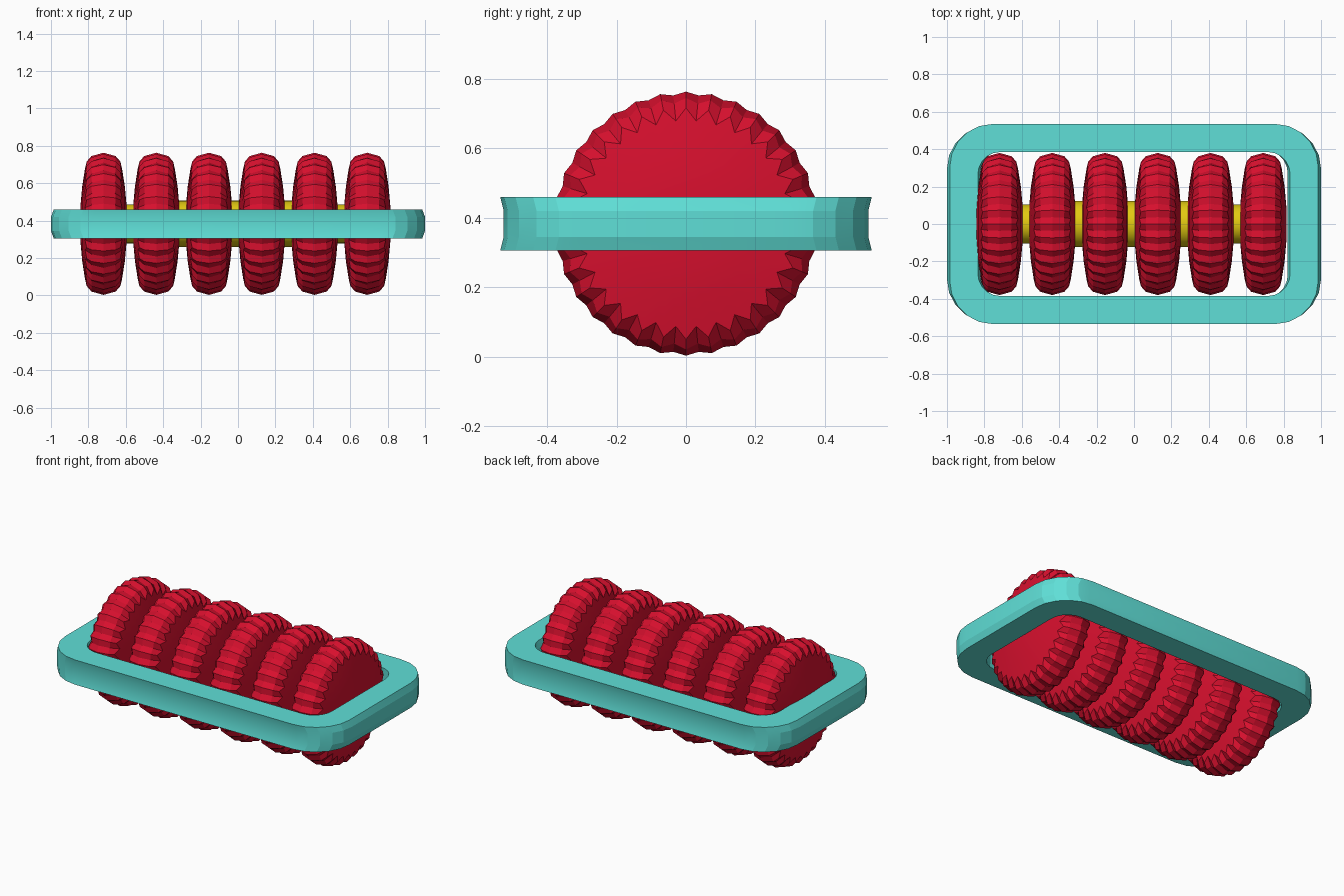
import bpy, bmesh
from math import sin, cos, pi

cube = bpy.data.objects.get("Cube")
if cube:
    bpy.data.objects.remove(cube, do_unlink=True)

AXIS_Z = 0.383
TEETH = 32


def material(name, rgb):
    m = bpy.data.materials.new(name)
    m.use_nodes = True
    m.diffuse_color = (*rgb, 1)
    bsdf = next(n for n in m.node_tree.nodes if n.type == 'BSDF_PRINCIPLED')
    bsdf.inputs["Base Color"].default_value = (*rgb, 1)
    return m


def loft(name, rings, mat, closed=False):
    """Skin equal-length rings; ends are capped unless the loft is closed."""
    bm = bmesh.new()
    loops = [[bm.verts.new(p) for p in ring] for ring in rings]
    pairs = list(zip(loops, loops[1:]))
    if closed:
        pairs.append((loops[-1], loops[0]))
    for a, b in pairs:
        for i in range(len(a)):
            j = (i + 1) % len(a)
            bm.faces.new((a[i], a[j], b[j], b[i]))
    if not closed:
        bm.faces.new(loops[0])
        bm.faces.new(loops[-1])
    bmesh.ops.recalc_face_normals(bm, faces=bm.faces)
    mesh = bpy.data.meshes.new(name)
    bm.to_mesh(mesh)
    bm.free()
    mesh.materials.append(mat)
    obj = bpy.data.objects.new(name, mesh)
    bpy.context.collection.objects.link(obj)
    bpy.ops.object.select_all(action='DESELECT')
    obj.select_set(True)
    bpy.context.view_layer.objects.active = obj
    bpy.ops.object.shade_smooth_by_angle(angle=0.2)
    return obj


def rounded_rect(hx, hy, r, z, steps=5):
    pts = []
    for k, (sx, sy) in enumerate([(1, 1), (-1, 1), (-1, -1), (1, -1)]):
        for s in range(steps + 1):
            a = (k + s / steps) * pi / 2
            pts.append((sx * (hx - r) + r * cos(a), sy * (hy - r) + r * sin(a), z))
    return pts


def toothed_ring(crest, valley, side=1, n=TEETH * 2):
    """Ring around the x axis alternating between two (x, radius) points."""
    pts = []
    for i in range(n):
        x, r = (crest, valley)[i % 2]
        a = 2 * pi * i / n
        pts.append((side * x, r * sin(a), AXIS_Z + r * cos(a)))
    return pts


turquoise = material("turquoise", (0.115, 0.74, 0.68))
crimson = material("crimson", (0.68, 0.005, 0.027))
gold = material("gold", (0.76, 0.59, 0.006))

# Frame: bulging ends, slightly hollow long sides
outer = [(0.985, 0.535, 0.305), (1.0, 0.525, 0.345),
         (1.0, 0.525, 0.42), (0.985, 0.535, 0.46)]
inner = [(0.835, 0.385, 0.46), (0.822, 0.392, 0.42),
         (0.822, 0.392, 0.345), (0.835, 0.385, 0.305)]
loft("frame",
     [rounded_rect(x, y, 0.23, z) for x, y, z in outer]
     + [rounded_rect(x, y, 0.12, z) for x, y, z in inner],
     turquoise, closed=True)

# Roller discs: (crest, valley) points from hub to rim, mirrored across the rim
half = [((0.125, 0.02), (0.125, 0.02)),
        ((0.123, 0.1), (0.123, 0.1)),
        ((0.114, 0.2), (0.114, 0.2)),
        ((0.090, 0.333), (0.099, 0.297)),
        ((0.065, 0.362), (0.062, 0.347))]
rim = ((0, 0.38), (0, 0.371))
rings = [toothed_ring(*p, side=-1) for p in half]
rings += [toothed_ring(*rim)]
rings += [toothed_ring(*p) for p in reversed(half)]
disc = loft("roller_disc_1", rings, crimson)
disc.location.x = -0.719
for i in range(1, 6):
    copy = disc.copy()
    copy.name = f"roller_disc_{i + 1}"
    copy.location.x = -0.719 + 0.282 * i
    bpy.context.collection.objects.link(copy)

# Stepped axle through the discs
profile = [(-0.72, 0.104), (-0.44, 0.104), (-0.44, 0.124),
           (0.41, 0.124), (0.41, 0.104), (0.69, 0.104)]
loft("axle", [toothed_ring(p, p, n=32) for p in profile], gold)
